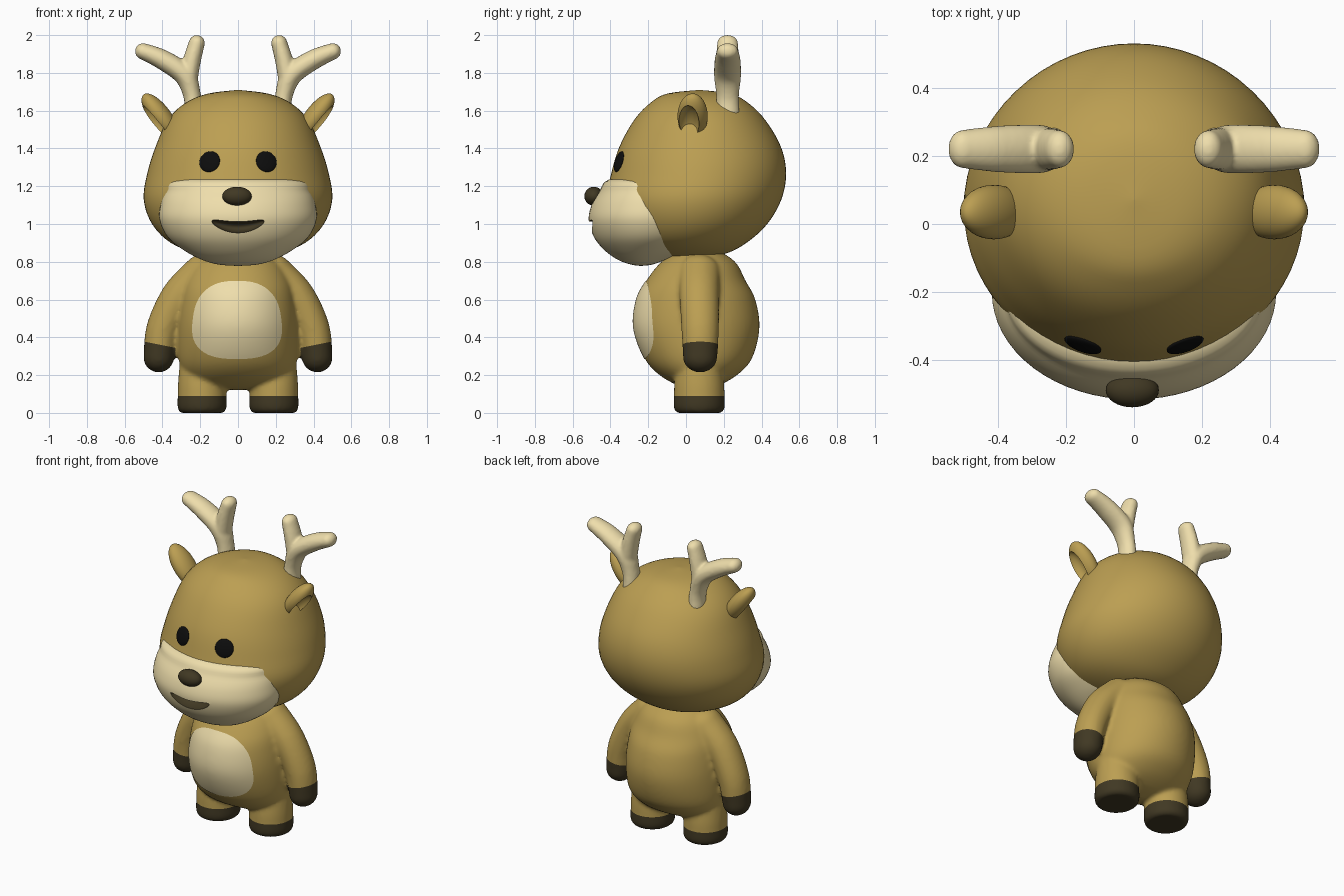
import bpy, bmesh
from math import sin, cos, pi, radians
from mathutils import Vector, Matrix, Euler

if "Cube" in bpy.data.objects:
    bpy.data.objects.remove(bpy.data.objects["Cube"])


def material(name, rgb):
    m = bpy.data.materials.new(name)
    m.diffuse_color = (*rgb, 1)
    m.use_nodes = True
    m.node_tree.nodes["Principled BSDF"].inputs["Base Color"].default_value = m.diffuse_color
    return m


FUR = material("fur", (0.50, 0.345, 0.085))
CREAM = material("cream", (0.86, 0.73, 0.41))
DARK = material("dark_brown", (0.052, 0.04, 0.017))
BLACK = material("black", (0.004, 0.004, 0.004))


def finish(bm, name, *mats, recalc=True):
    if recalc:
        bmesh.ops.recalc_face_normals(bm, faces=bm.faces[:])
    me = bpy.data.meshes.new(name)
    bm.to_mesh(me)
    bm.free()
    for m in mats:
        me.materials.append(m)
    me.shade_smooth()
    ob = bpy.data.objects.new(name, me)
    bpy.context.collection.objects.link(ob)
    bpy.context.view_layer.update()
    return ob


def bake(ob, angle=45):
    dg = bpy.context.evaluated_depsgraph_get()
    me = bpy.data.meshes.new_from_object(ob.evaluated_get(dg))
    ob.modifiers.clear()
    ob.data = me
    me.shade_smooth()
    me.set_sharp_from_angle(angle=radians(angle))
    bpy.context.view_layer.update()


def carve(ob, cutter):
    mod = ob.modifiers.new("carve", 'BOOLEAN')
    mod.object, mod.operation, mod.solver = cutter, 'DIFFERENCE', 'EXACT'
    bake(ob)
    bpy.data.objects.remove(cutter)


def spline(rows, steps):
    """Catmull-Rom interpolation through tuples."""
    pts = [Vector(r) for r in rows]
    pts = [pts[0]] + pts + [pts[-1]]
    out = []
    for i in range(1, len(pts) - 2):
        a, b, c, d = pts[i - 1:i + 3]
        for k in range(steps):
            t = k / steps
            out.append(0.5 * (2 * b + (c - a) * t + (2 * a - 5 * b + 4 * c - d) * t ** 2
                              + (3 * b - a - 3 * c + d) * t ** 3))
    return out + [pts[-1]]


def loft(bm, rows, cx=0, steps=5, n=64):
    """Stacked oval rings; each row is z, half width, front y, back y."""
    rings = []
    for z, w, yf, yb in spline(rows, steps):
        rings.append([bm.verts.new((cx + w * cos(2 * pi * i / n),
                                    (yf + yb) / 2 + (yb - yf) / 2 * sin(2 * pi * i / n), z))
                      for i in range(n)])
    for a, b in zip(rings, rings[1:]):
        for i in range(n):
            bm.faces.new((a[i], a[(i + 1) % n], b[(i + 1) % n], b[i]))
    bm.faces.new(rings[0])
    bm.faces.new(rings[-1])


def ellipsoid(name, loc, scale, mats, rot=None):
    bm = bmesh.new()
    rot = (rot or Euler()).to_matrix()
    bmesh.ops.create_uvsphere(bm, u_segments=32, v_segments=20, radius=1,
                              matrix=Matrix.LocRotScale(Vector(loc), rot, Vector(scale)))
    return finish(bm, name, *mats)


def chain(bm, pts, ysc=1.0, steps=10):
    """Overlapping balls along a path of x, y, z, radius."""
    for x, y, z, r in spline(pts, steps):
        bmesh.ops.create_icosphere(bm, subdivisions=3, radius=r, matrix=Matrix.LocRotScale(
            Vector((x, y, z)), None, Vector((1, ysc, 1))))


def fuse(ob, voxel, smooth):
    mod = ob.modifiers.new("fuse", 'REMESH')
    mod.mode, mod.voxel_size = 'VOXEL', voxel
    mod = ob.modifiers.new("soften", 'SMOOTH')
    mod.factor, mod.iterations = 0.5, smooth
    bake(ob, 80)


# Body: torso, arms and legs fused into one soft skin
bm = bmesh.new()
loft(bm, [(.12, .001, .06, .061), (.14, .21, -.03, .16), (.20, .28, -.14, .27),
          (.29, .315, -.22, .35), (.45, .32, -.277, .389), (.60, .305, -.262, .367),
          (.70, .28, -.21, .315), (.80, .22, -.13, .26), (.87, .12, -.02, .15), (.9, .001, .06, .061)])
for s in (-1, 1):
    chain(bm, [(s * .19, .07, .74, .10), (s * .31, .07, .62, .095),
               (s * .395, .075, .45, .09), (s * .42, .075, .295, .082)], 1.12)
    loft(bm, [(0, .112, -.045, .185), (.012, .125, -.06, .20), (.04, .131, -.066, .206),
              (.09, .129, -.064, .204), (.15, .128, -.062, .202), (.25, .12, -.05, .19)], s * .19)
body = finish(bm, "body", FUR)
fuse(body, 0.012, 8)

# Dark hands and feet, split along clean planes
bm = bmesh.new()
bm.from_mesh(body.data)
for co, no in (((0, 0, .09), (0, 0, 1)), ((.41, 0, .36), (-.2, 0, 1)), ((-.41, 0, .36), (.2, 0, 1))):
    bmesh.ops.bisect_plane(bm, geom=bm.verts[:] + bm.edges[:] + bm.faces[:],
                           plane_co=co, plane_no=no, dist=1e-5)
for f in bm.faces:
    c = f.calc_center_median()
    hand = abs(c.x) > .332 and c.z < .36 + .2 * (abs(c.x) - .41)
    f.material_index = int(c.z < .09 or hand)
bm.to_mesh(body.data)
bm.free()
body.data.materials.clear()
idx = [p.material_index for p in body.data.polygons]
if not any(idx):
    idx = [int(p.center.z < .09 or (abs(p.center.x) > .332 and
           p.center.z < .36 + .2 * (abs(p.center.x) - .41))) for p in body.data.polygons]
body.data.materials.append(FUR)
body.data.materials.append(DARK)
body.data.polygons.foreach_set("material_index", idx)
body.data.shade_smooth()
bpy.context.view_layer.update()

# Belly patch draped over the torso
bm = bmesh.new()
rings, n = [], 64
for k in range(15):
    r, ring = max(k / 14, .004), []
    for i in range(n):
        c, s = cos(2 * pi * i / n), sin(2 * pi * i / n)
        q = r / (abs(c) ** 2.6 + abs(s) ** 2.6) ** (1 / 2.6)
        x, z = -.005 + .235 * q * c * (1 - .1 * q * s), .492 + .207 * q * s
        hit = body.ray_cast((x, -1, z), (0, 1, 0))[1]
        ring.append(bm.verts.new((x, hit.y - .004, z)))
    rings.append(ring)
for a, b in zip(rings, rings[1:]):
    for i in range(n):
        j = (i + 1) % n
        bm.faces.new((a[i], b[i], b[j], a[j]))
bm.faces.new(rings[0])
finish(bm, "belly_patch", CREAM, recalc=False)

# Head
bm = bmesh.new()
loft(bm, [(1.71, .001, .07, .071), (1.69, .16, -.10, .235), (1.64, .28, -.19, .33),
          (1.55, .372, -.275, .42), (1.41, .436, -.352, .502), (1.27, .48, -.395, .53),
          (1.13, .499, -.42, .505), (1.0, .455, -.38, .43), (.9, .355, -.30, .32),
          (.84, .2, -.15, .20), (.815, .001, .03, .031)])
head = finish(bm, "head", FUR)

# Muzzle with a carved smile
bm = bmesh.new()
loft(bm, [(1.26, .001, -.22, -.219), (1.235, .33, -.408, .0), (1.17, .385, -.46, .06),
          (1.10, .41, -.50, .10), (1.02, .415, -.515, .115), (.93, .372, -.487, .085),
          (.86, .285, -.43, .0), (.81, .19, -.36, -.11), (.785, .1, -.29, -.18),
          (.778, .001, -.24, -.239)])
muzzle = finish(bm, "muzzle", CREAM, DARK)
smile = ellipsoid("smile_cutter", (0, -.5, .983), (.14, .065, .03), (CREAM, DARK))
smile.hide_render = True
for v in smile.data.vertices:
    v.co.z += 1.6 * v.co.x ** 2
for p in smile.data.polygons:
    p.material_index = 1
carve(muzzle, smile)

# Nose
ellipsoid("nose", (-.005, -.488, 1.147), (.078, .05, .05), (DARK,))

for s, side in ((-1, "left"), (1, "right")):
    # Eyes lie on the face surface
    _, loc, normal, _ = head.ray_cast((s * .15, -2, 1.33), (0, 1, 0))
    ellipsoid(side + "_eye", loc, (.057, .057, .014), (BLACK,),
              normal.to_track_quat('Z', 'Y').to_euler())

    # Cupped ears
    tilt = Euler((0, s * radians(37), 0))
    centre = Vector((s * .412, .035, 1.57))
    ear = ellipsoid(side + "_ear", centre, (.058, .08, .145), (FUR,), tilt)
    offset = Vector((s * .052, -.022, -.012))
    offset.rotate(tilt)
    hollow = ellipsoid("ear_cutter", centre + offset, (.058, .056, .115), (FUR,), tilt)
    hollow.hide_render = True
    carve(ear, hollow)

    # Forked antlers
    bm = bmesh.new()
    chain(bm, [(s * .235, .22, 1.58, .05), (s * .243, .22, 1.68, .047), (s * .285, .22, 1.79, .056),
               (s * .40, .22, 1.87, .053), (s * .502, .22, 1.914, .044)], 1.3)
    chain(bm, [(s * .265, .22, 1.75, .05), (s * .245, .22, 1.86, .048), (s * .218, .22, 1.958, .043)], 1.3)
    fuse(finish(bm, side + "_antler", CREAM), 0.009, 6)
